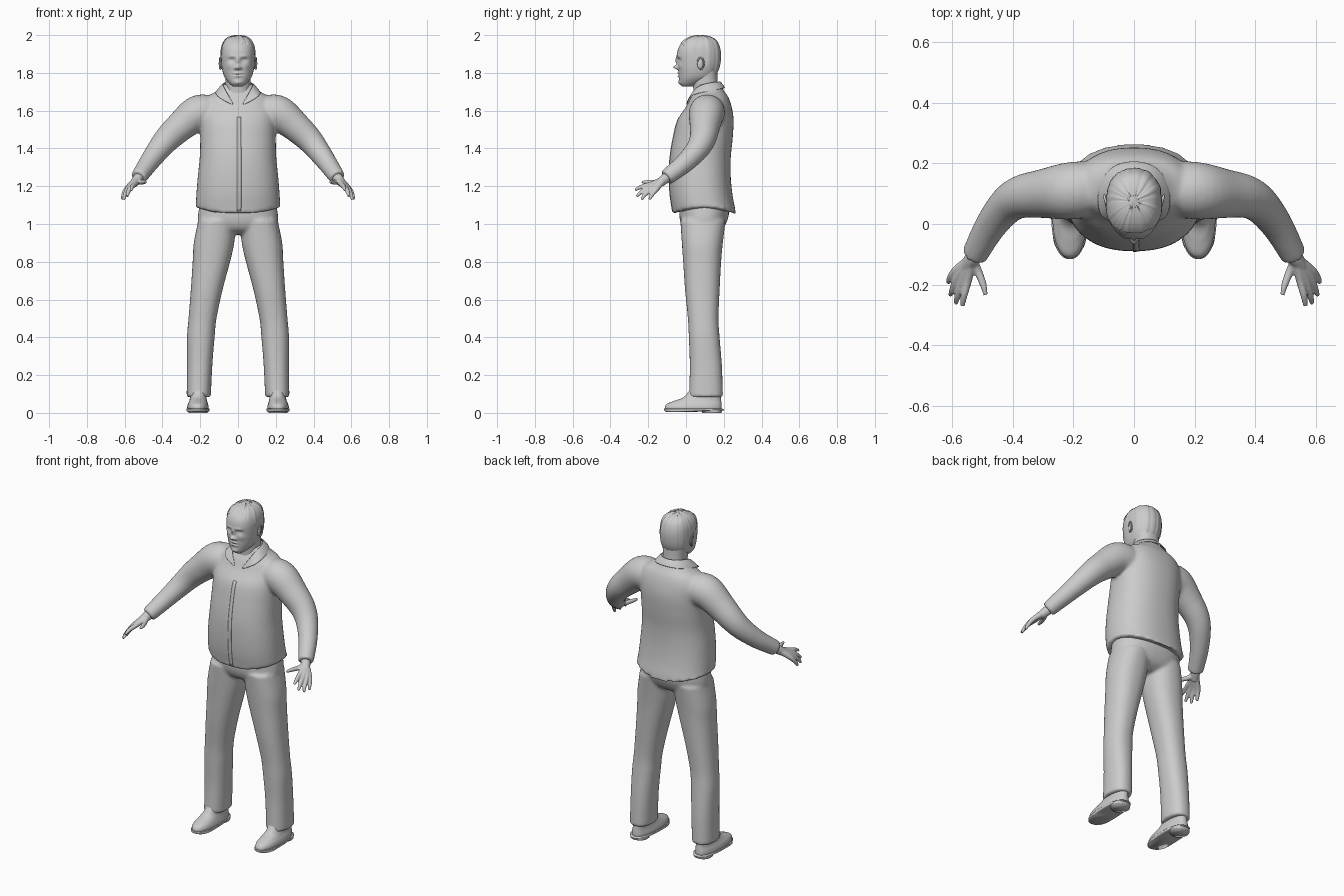
import bpy, bmesh, math, random
from mathutils import Vector, Matrix

random.seed(4)
cube = bpy.data.objects.get("Cube")
if cube:
    bpy.data.objects.remove(cube, do_unlink=True)

grey = bpy.data.materials.new("plain_grey")
grey.use_nodes = True
grey.diffuse_color = (0.6, 0.6, 0.6, 1)
grey.node_tree.nodes["Principled BSDF"].inputs["Base Color"].default_value = (0.6, 0.6, 0.6, 1)


def curve(rows, steps):
    """Catmull-Rom interpolation of equal-length tuples."""
    out = []
    for i in range(len(rows) - 1):
        a, b, c, d = rows[max(i - 1, 0)], rows[i], rows[i + 1], rows[min(i + 2, len(rows) - 1)]
        for s in range(steps):
            t = s / steps
            out.append([q + 0.5 * t * (r - p + t * (2 * p - 5 * q + 4 * r - w + t * (3 * (q - r) + w - p)))
                        for p, q, r, w in zip(a, b, c, d)])
    return out + [list(rows[-1])]


def skin(bm, rings):
    """Join rings of points into a closed tube."""
    rings = [[bm.verts.new(p) for p in ring] for ring in rings]
    n = len(rings[0])
    for lo, hi in zip(rings, rings[1:]):
        for j in range(n):
            bm.faces.new((lo[j], lo[(j + 1) % n], hi[(j + 1) % n], hi[j]))
    bm.faces.new(rings[0][::-1])
    bm.faces.new(rings[-1])
    return rings


def loft(bm, rows, side=1, seg=48, steps=5, power=2.3):
    """Stack of rounded sections: z, centre x, half width, front y, back y."""
    rings = []
    for z, cx, hw, yf, yb in curve(rows, steps):
        ring = []
        for j in range(seg):
            a = math.tau * j / seg
            c, s = math.cos(a), math.sin(a)
            x = math.copysign(abs(c) ** (2 / power), c) * hw
            y = math.copysign(abs(s) ** (2 / power), s) * (yb - yf) / 2
            ring.append((side * (cx + x), (yf + yb) / 2 + y, z))
        rings.append(ring)
    return skin(bm, rings)


def tube(bm, rows, side=1, seg=20, steps=5, ref=(0, 0, 1)):
    """Round tube through points x, y, z, radius."""
    pts = curve(rows, steps)
    rings = []
    for i, p in enumerate(pts):
        a, b = pts[max(i - 1, 0)], pts[min(i + 1, len(pts) - 1)]
        t = (Vector(b[:3]) - Vector(a[:3])).normalized()
        u = t.cross(Vector(ref)).normalized()
        v = u.cross(t)
        ring = []
        for j in range(seg):
            ang = math.tau * j / seg
            q = Vector(p[:3]) + (u * math.cos(ang) + v * math.sin(ang)) * p[3]
            ring.append((side * q.x, q.y, q.z))
        rings.append(ring)
    return skin(bm, rings)


def finish(bm, name, voxel=0, smooth=4):
    """Make an object; a voxel size fuses its overlapping pieces."""
    bmesh.ops.recalc_face_normals(bm, faces=bm.faces)
    mesh = bpy.data.meshes.new(name)
    bm.to_mesh(mesh)
    bm.free()
    mesh.materials.append(grey)
    for f in mesh.polygons:
        f.use_smooth = True
    ob = bpy.data.objects.new(name, mesh)
    bpy.context.collection.objects.link(ob)
    if voxel:
        m = ob.modifiers.new("fuse", 'REMESH')
        m.mode, m.voxel_size, m.use_smooth_shade = 'VOXEL', voxel, True
        m = ob.modifiers.new("soften", 'SMOOTH')
        m.factor, m.iterations = 0.5, smooth
    return ob


# Shirt: torso and sleeves, hem higher at the hips
bm = bmesh.new()
loft(bm, [(1.06, 0, .225, -.07, .265), (1.15, 0, .221, -.085, .247), (1.25, 0, .213, -.09, .237),
          (1.35, 0, .203, -.086, .237), (1.45, 0, .2, -.07, .247), (1.55, 0, .2, -.045, .252),
          (1.62, 0, .195, 0, .242), (1.67, 0, .17, .025, .225), (1.7, 0, .12, .045, .205),
          (1.74, 0, .08, .055, .18)])
for v in bm.verts:
    if v.co.z < 1.075:
        v.co.z = 1.05 + .038 * (v.co.x / .225) ** 2 + (v.co.z - 1.06)
for side in (1, -1):
    tube(bm, [(.1, .12, 1.57, .08), (.16, .115, 1.59, .092), (.22, .108, 1.583, .094), (.3, .1, 1.52, .081),
              (.37, .09, 1.455, .071), (.42, .06, 1.395, .062), (.475, -.01, 1.32, .052),
              (.527, -.105, 1.245, .043)], side, 32)
shirt = finish(bm, "shirt", .009, 8)

# Trousers: pelvis and two legs
bm = bmesh.new()
loft(bm, [(.945, 0, .12, .03, .15), (.97, 0, .19, -.01, .19), (1.01, 0, .212, -.03, .215),
          (1.06, 0, .21, -.035, .228), (1.12, 0, .2, -.03, .22)])
for side in (1, -1):
    loft(bm, [(1.02, .11, .1, -.03, .21), (.9, .127, .107, -.022, .195), (.8, .141, .099, -.015, .186),
              (.65, .166, .084, -.005, .178), (.5, .188, .074, .01, .172), (.4, .197, .073, .015, .178),
              (.25, .203, .067, .02, .19), (.083, .208, .064, .016, .196)], side)
finish(bm, "trousers", .009, 5)

# Hands: wrist, thumb and fingers fused together
fingers = [[(.548, -.185, 1.21), (.56, -.235, 1.197), (.565, -.27, 1.18)],
           [(.565, -.183, 1.2), (.58, -.232, 1.172), (.587, -.262, 1.145)],
           [(.58, -.172, 1.192), (.597, -.215, 1.158), (.606, -.235, 1.129)],
           [(.588, -.155, 1.187), (.606, -.18, 1.155), (.612, -.193, 1.129)],
           [(.517, -.15, 1.222), (.498, -.197, 1.222), (.489, -.234, 1.222)]]
for side, label in ((1, "left"), (-1, "right")):
    bm = bmesh.new()
    tube(bm, [(.505, -.07, 1.27, .026), (.53, -.11, 1.24, .027), (.552, -.14, 1.215, .022)], side)
    for f in fingers:
        tube(bm, [(.537, -.118, 1.234, .02)] + [p + (r,) for p, r in zip(f, (.0145, .0115, .007))], side, 14)
    finish(bm, label + "_hand", .0042, 3)

# Shoes: rounded upper over a sole with a raised heel
for side, label in ((1, "left"), (-1, "right")):
    bm = bmesh.new()
    loft(bm, [(.014, .212, .054, -.108, .187), (.03, .212, .057, -.112, .189), (.048, .212, .053, -.1, .188),
              (.064, .211, .047, -.062, .186), (.085, .21, .043, -.01, .184), (.13, .208, .04, .025, .18)], side)
    finish(bm, label + "_shoe")
    bm = bmesh.new()
    loft(bm, [(.006, .212, .056, -.106, .06), (.012, .212, .061, -.115, .192), (.022, .212, .061, -.116, .193)], side)
    loft(bm, [(0, .212, .05, .085, .188), (.02, .212, .052, .08, .191)], side)
    finish(bm, label + "_sole")

# Head: skull with the face pushed in and out by soft bumps (x, z, width, height, depth)
skull = [(1.727, 0, .025, -.018, .03), (1.745, 0, .047, -.032, .08), (1.775, 0, .07, -.037, .14),
         (1.81, 0, .082, -.04, .165), (1.85, 0, .088, -.043, .177), (1.9, 0, .089, -.047, .18),
         (1.94, 0, .084, -.036, .173), (1.97, 0, .069, -.01, .157), (1.988, 0, .045, .025, .125),
         (1.995, 0, .012, .06, .09)]
bumps = [(0, 1.865, .009, .02, .012), (0, 1.83, .011, .011, .026), (.013, 1.825, .008, .007, .01),
         (.033, 1.867, .016, .01, -.012), (.033, 1.865, .009, .005, .006), (.03, 1.888, .02, .007, .005),
         (0, 1.799, .02, .005, .007), (0, 1.79, .022, .003, -.004), (0, 1.783, .018, .005, .007),
         (0, 1.748, .02, .012, .008), (.045, 1.835, .018, .015, .004)]
bm = bmesh.new()
loft(bm, skull, seg=96, steps=9)
for v in bm.verts:
    x, y, z = v.co
    front = min(max((.05 - y) / .05, 0), 1)
    v.co.y -= front * sum(d * math.exp(-((abs(x) - bx) / w) ** 2 - ((z - bz) / h) ** 2)
                          for bx, bz, w, h, d in bumps)
finish(bm, "head")

bm = bmesh.new()
loft(bm, [(1.6, 0, .07, .04, .18), (1.7, 0, .066, .04, .172), (1.76, 0, .066, .035, .167),
          (1.82, 0, .07, .04, .165)])
finish(bm, "neck")

# Ears: flat shell with a curled rim
for side, label in ((1, "left"), (-1, "right")):
    bm = bmesh.new()
    place = Matrix.Translation((side * .087, .075, 1.848)) @ Matrix.Diagonal((.008, .016, .028, 1))
    bmesh.ops.create_uvsphere(bm, u_segments=20, v_segments=12, radius=1, matrix=place)
    rim = []
    for k in range(9):
        a = math.radians(160 - 32 * k)
        rim.append((.094 + .004 * math.cos(a), .077 + .017 * math.cos(a), 1.85 + .03 * math.sin(a), .0042))
    tube(bm, rim, side, 10, 3, ref=(1, 0, 0))
    finish(bm, label + "_ear")

# Hair: thin ridged cap above the hairline
bm = bmesh.new()
rings = loft(bm, skull, seg=96, steps=5)
ridge = [.002 + .004 * random.random() for _ in range(96)]
for ring in rings:
    for v, r in zip(ring, ridge):
        v.co += (v.co - Vector((0, .07, 1.87))).normalized() * r
bald = [f for f in bm.faces if f.calc_center_median().z < 1.935 - .85 * f.calc_center_median().y]
bmesh.ops.delete(bm, geom=bald, context='FACES')
finish(bm, "hair")

# Collar: folded strip from the nape to both points
upper = [(.006, -.006, 1.615), (.042, .015, 1.672), (.072, .045, 1.725), (.085, .1, 1.75), (.06, .165, 1.757),
         (0, .188, 1.758)]
lower = [(.088, .008, 1.663), (.105, .015, 1.672), (.122, .04, 1.688), (.126, .11, 1.702), (.09, .195, 1.718),
         (0, .217, 1.722)]
bm = bmesh.new()
edges = [[bm.verts.new(p) for p in line + [(-x, y, z) for x, y, z in line[-2::-1]]] for line in (upper, lower)]
for k in range(len(edges[0]) - 1):
    bm.faces.new((edges[0][k], edges[0][k + 1], edges[1][k + 1], edges[1][k]))
collar = finish(bm, "collar")
collar.modifiers.new("thickness", 'SOLIDIFY').thickness = .007
m = collar.modifiers.new("round", 'SUBSURF')
m.levels = m.render_levels = 2

# Placket: thin strip lying on the shirt front
bm = bmesh.new()
cols = [[bm.verts.new((x, -.1, 1.06 + .02 * k)) for x in (-.004, .018)] for k in range(28)]
for a, b in zip(cols, cols[1:]):
    bm.faces.new((a[0], a[1], b[1], b[0]))
placket = finish(bm, "placket")
m = placket.modifiers.new("lie_on_shirt", 'SHRINKWRAP')
m.target, m.offset = shirt, .002
placket.modifiers.new("thickness", 'SOLIDIFY').thickness = .003
